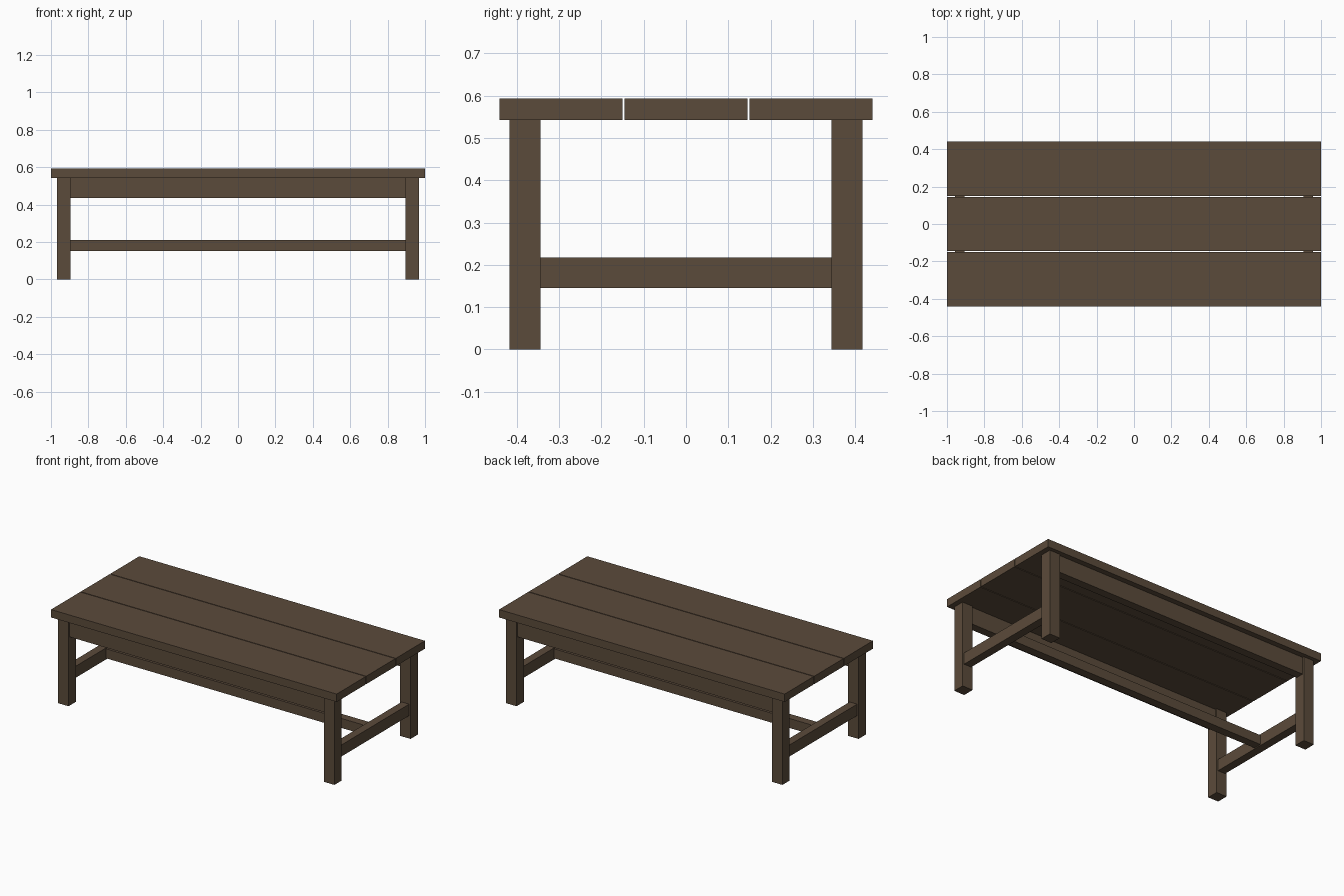
import bpy
import bmesh

cube = bpy.data.objects.get("Cube")
if cube:
    bpy.data.objects.remove(cube, do_unlink=True)

# Single dark wood colour
wood = bpy.data.materials.new("dark_brown_wood")
wood.use_nodes = True
colour = (0.105, 0.07, 0.043, 1.0)
wood.diffuse_color = colour
wood.node_tree.nodes["Principled BSDF"].inputs["Base Color"].default_value = colour


def beam(name, centre, size):
    """Square-edged timber given by its centre and full size."""
    mesh = bpy.data.meshes.new(name)
    bm = bmesh.new()
    bmesh.ops.create_cube(bm, size=1)
    bmesh.ops.scale(bm, vec=size, verts=bm.verts)
    bm.to_mesh(mesh)
    bm.free()
    mesh.materials.append(wood)
    obj = bpy.data.objects.new(name, mesh)
    obj.location = centre
    bpy.context.scene.collection.objects.link(obj)
    return obj


TOP_UNDERSIDE = 0.543
TOP_THICK = 0.05
LEG = 0.073
LEG_X, LEG_Y = 0.931, 0.381
RAIL = 0.052            # thickness of the rails and aprons
BOARD, PITCH = 0.291, 0.296

sides = (("right", -1), ("left", 1))
ends = (("front", -1), ("back", 1))

# Three top boards with narrow gaps
for name, row in (("front", -1), ("middle", 0), ("back", 1)):
    beam(f"{name}_top_board", (0, row * PITCH, TOP_UNDERSIDE + TOP_THICK / 2),
         (2, BOARD, TOP_THICK))

# Four square legs
for end, sy in ends:
    for side, sx in sides:
        beam(f"{end}_{side}_leg", (sx * LEG_X, sy * LEG_Y, TOP_UNDERSIDE / 2),
             (LEG, LEG, TOP_UNDERSIDE))

# Long aprons under the top, between the legs
apron_height = 0.108
for end, sy in ends:
    beam(f"{end}_apron", (0, sy * LEG_Y, TOP_UNDERSIDE - apron_height / 2),
         (2 * LEG_X - LEG, RAIL, apron_height))

# Low end rails and the central stretcher joining them
for side, sx in sides:
    beam(f"{side}_end_rail", (sx * LEG_X, 0, 0.181),
         (RAIL, 2 * LEG_Y - LEG, LEG))
beam("centre_stretcher", (0, 0, 0.181), (2 * LEG_X - RAIL, RAIL, 0.06))
